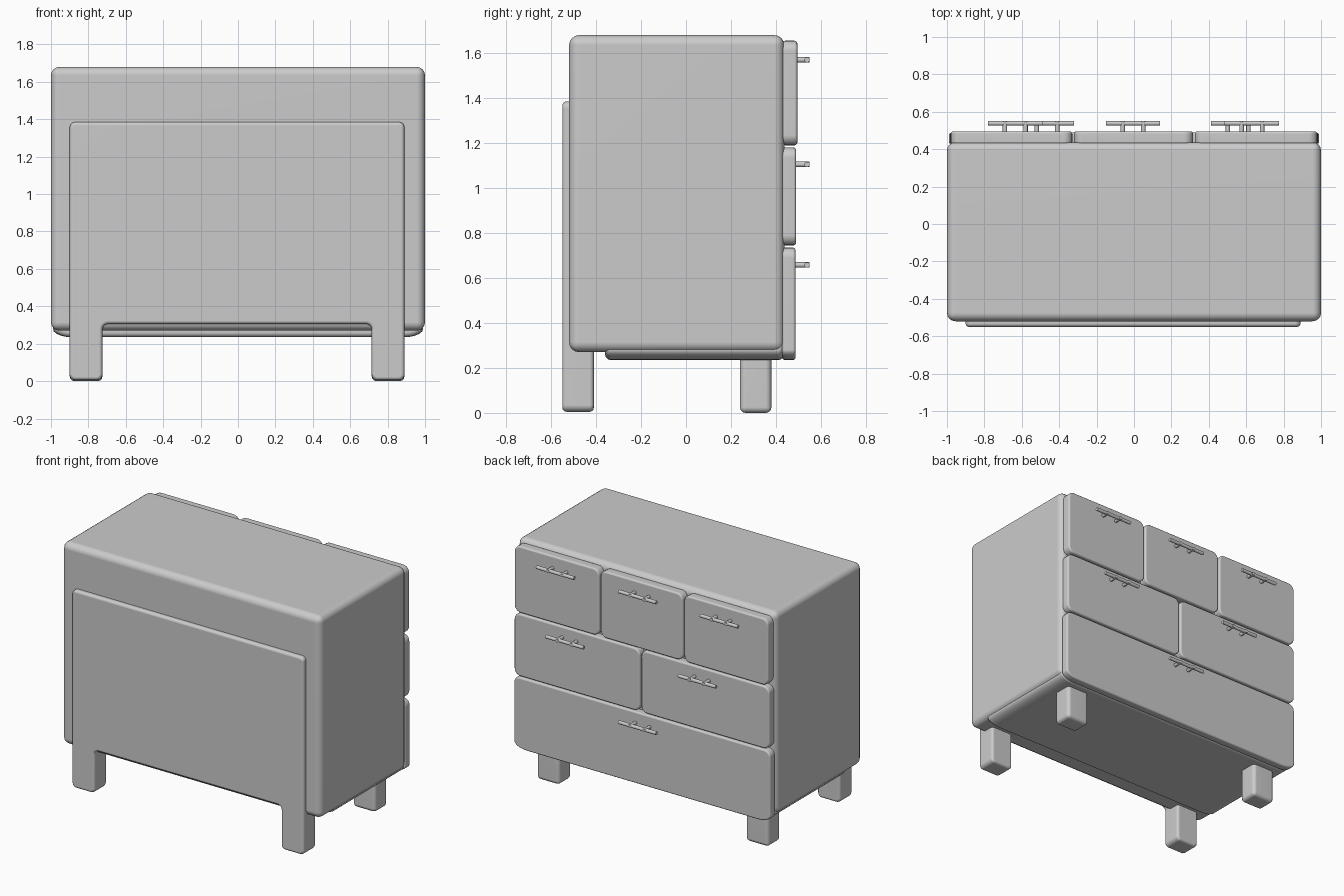
import bpy, bmesh, math
from mathutils import Matrix, Vector

if "Cube" in bpy.data.objects:
    bpy.data.objects.remove(bpy.data.objects["Cube"])


def finish(name, bm, bevel=0.0, segs=3):
    # round every hard edge, then shade smoothly
    bmesh.ops.recalc_face_normals(bm, faces=bm.faces)
    if bevel:
        hard = [e for e in bm.edges if e.calc_face_angle(0) > math.radians(35)]
        bmesh.ops.bevel(bm, geom=hard, offset=bevel, segments=segs, profile=0.5,
                        affect='EDGES', clamp_overlap=True)
    me = bpy.data.meshes.new(name)
    bm.to_mesh(me)
    bm.free()
    ob = bpy.data.objects.new(name, me)
    bpy.context.collection.objects.link(ob)
    bpy.ops.object.select_all(action='DESELECT')
    ob.select_set(True)
    bpy.context.view_layer.objects.active = ob
    bpy.ops.object.shade_smooth_by_angle(angle=math.radians(40))
    wn = ob.modifiers.new("Weighted normals", 'WEIGHTED_NORMAL')
    wn.keep_sharp = True
    return ob


def box(name, lo, hi, bevel, segs=3):
    bm = bmesh.new()
    bmesh.ops.create_cube(bm, size=1)
    lo, hi = Vector(lo), Vector(hi)
    for v in bm.verts:
        v.co = (lo + hi) / 2 + v.co * (hi - lo)
    return finish(name, bm, bevel, segs)


def plate(name, corners, y0, y1, bevel):
    # corners: (x, z, x radius, z radius); right-angled outline extruded along y
    bm = bmesh.new()
    verts = []
    n = len(corners)
    for i, (x, z, rx, rz) in enumerate(corners):
        p = Vector((x, z))
        prev, nxt = Vector(corners[i - 1][:2]), Vector(corners[(i + 1) % n][:2])
        u, w = (prev - p).normalized(), (nxt - p).normalized()
        a, b = (rx, rz) if abs(u.x) > 0.5 else (rz, rx)
        steps = 5 if rx else 0
        for k in range(steps + 1):
            t = math.pi / 2 * k / max(steps, 1)
            q = p + u * a * (1 - math.sin(t)) + w * b * (1 - math.cos(t))
            verts.append(bm.verts.new((q.x, y0, q.y)))
    face = bm.faces.new(verts)
    ext = bmesh.ops.extrude_face_region(bm, geom=[face])
    bmesh.ops.translate(bm, vec=(0, y1 - y0, 0),
                        verts=[g for g in ext['geom'] if isinstance(g, bmesh.types.BMVert)])
    return finish(name, bm, bevel)


def rod(bm, centre, axis, radius, length):
    rot = Matrix.Rotation(math.pi / 2, 4, 'Y' if axis == 'X' else 'X')
    bmesh.ops.create_cone(bm, cap_ends=True, segments=16, radius1=radius, radius2=radius,
                          depth=length, matrix=Matrix.Translation(centre) @ rot)


def handle(name, x, z, y_face):
    bm = bmesh.new()
    rod(bm, (x, 0.538, z), 'X', 0.012, 0.29)
    for dx in (-0.055, 0.055):
        rod(bm, (x + dx, (y_face + 0.53) / 2, z), 'Y', 0.012, 0.57 - y_face)
    return finish(name, bm)


# cabinet carcass
box("cabinet_body", (-1, -0.52, 0.27), (1, 0.437, 1.68), 0.045, 4)

# base slab under the carcass
plate("base_slab", [(-0.985, 0.235, 0.1, 0.045), (0.985, 0.235, 0.1, 0.045),
                    (0.985, 0.36, 0, 0), (-0.985, 0.36, 0, 0)], -0.36, 0.435, 0.025)

# rear panel with its two legs in one piece
R = 0.03
plate("back_panel_with_legs",
      [(-0.9, 0.005, R, R), (-0.725, 0.005, R, R), (-0.725, 0.305, R, R), (0.715, 0.305, R, R),
       (0.715, 0.005, R, R), (0.89, 0.005, R, R), (0.89, 1.385, R, R), (-0.9, 1.385, R, R)],
      -0.55, -0.41, 0.018)

# legs on the drawer side
for side, x0 in (("left", -0.9), ("right", 0.715)):
    box("drawer_side_leg_" + side, (x0, 0.24, 0), (x0 + 0.175, 0.38, 0.3), 0.025)

# drawers: row z range, front y, handle z, (x0, x1, handle x)
rows = [
    ("top", 1.19, 1.655, 0.495, 1.57,
     [(-0.98, -0.33, -0.635), (-0.32, 0.315, -0.005), (0.325, 0.98, 0.63)]),
    ("middle", 0.745, 1.18, 0.49, 1.105, [(-0.985, 0.005, -0.465), (0.015, 0.985, 0.557)]),
    ("bottom", 0.235, 0.735, 0.487, 0.658, [(-0.99, 0.99, -0.005)]),
]
for row, z0, z1, yf, hz, cells in rows:
    low = (0.1, 0.045) if row == "bottom" else (0.045, 0.045)
    for i, (x0, x1, hx) in enumerate(cells, 1):
        plate(f"{row}_drawer_{i}", [(x0, z0, *low), (x1, z0, *low),
                                    (x1, z1, 0.045, 0.045), (x0, z1, 0.045, 0.045)],
              0.428, yf, 0.012)
        handle(f"{row}_handle_{i}", hx, hz, yf)
